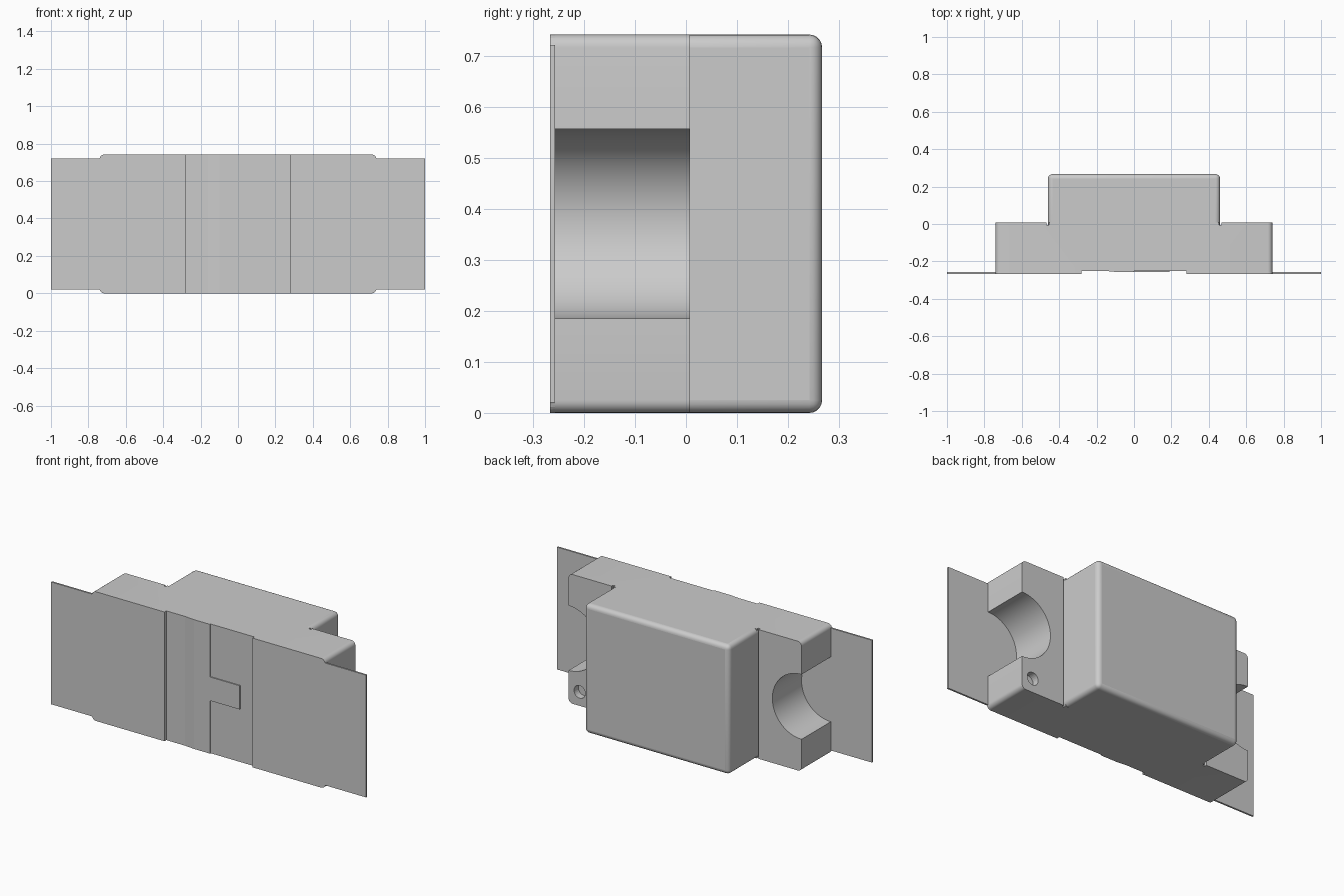
import bpy, bmesh, math
from mathutils import Vector

if "Cube" in bpy.data.objects:
    bpy.data.objects.remove(bpy.data.objects["Cube"])

H = 0.742          # overall height
FRONT = -0.267
SHELF = 0.008      # rear face of the lower body

grey = bpy.data.materials.new("light grey plastic")
grey.diffuse_color = (0.6, 0.6, 0.6, 1)
grey.use_nodes = True
grey.node_tree.nodes["Principled BSDF"].inputs["Base Color"].default_value = grey.diffuse_color


def prism(name, pts, lo, hi, axis="y"):
    """Extrude a closed outline along y (points are x, z) or along z (points are x, y)."""
    bm = bmesh.new()

    def co(p, t):
        return (p[0], t, p[1]) if axis == "y" else (p[0], p[1], t)

    face = bm.faces.new([bm.verts.new(co(p, lo)) for p in pts])
    new = bmesh.ops.extrude_face_region(bm, geom=[face])["geom"]
    shift = Vector((0, hi - lo, 0)) if axis == "y" else Vector((0, 0, hi - lo))
    bmesh.ops.translate(bm, vec=shift, verts=[v for v in new if isinstance(v, bmesh.types.BMVert)])
    bmesh.ops.recalc_face_normals(bm, faces=bm.faces)
    mesh = bpy.data.meshes.new(name)
    bm.to_mesh(mesh)
    bm.free()
    mesh.materials.append(grey)
    ob = bpy.data.objects.new(name, mesh)
    bpy.context.collection.objects.link(ob)
    return ob


def rect(x0, x1, z0, z1):
    return [(x0, z0), (x1, z0), (x1, z1), (x0, z1)]


def arc(cx, cz, r, a0, a1, n):
    return [(cx + r * math.cos(math.radians(a0 + (a1 - a0) * i / n)),
             cz + r * math.sin(math.radians(a0 + (a1 - a0) * i / n))) for i in range(n + 1)]


def cut(ob, cutter):
    cutter.hide_render = True
    cutter.hide_set(True)
    m = ob.modifiers.new("cut", "BOOLEAN")
    m.operation = "DIFFERENCE"
    m.solver = "EXACT"
    m.object = cutter


def smooth(ob):
    bpy.ops.object.select_all(action="DESELECT")
    ob.select_set(True)
    bpy.context.view_layer.objects.active = ob
    bpy.ops.object.shade_smooth_by_angle(angle=math.radians(30))


# Lower body: rounded corners and a half-round cable notch at each end
W, R = 0.74, 0.025
right = (arc(W - R, R, R, -90, 0, 6)
         + arc(W, H / 2, 0.186, 270, 90, 32)
         + arc(W - R, H - R, R, 0, 90, 6))
left = [(-x, z) for x, z in reversed(right)]
body = prism("lower_body", right + left, -0.262, SHELF)
smooth(body)

# Shallow front recess, screw hole, and grooves beside the rear housing
cut(body, prism("recess_cutter", rect(-0.28, 0.28, -0.1, H + 0.1), -0.3, -0.25))
cut(body, prism("screw_hole_cutter", arc(0.67, 0.08, 0.036, 0, 345, 23), SHELF - 0.04, 0.1))
for s, side in ((1, "right"), (-1, "left")):
    x0, x1 = sorted((s * 0.455, s * 0.467))
    cut(body, prism(side + "_groove_cutter", rect(x0, x1, -0.1, H + 0.1), -0.005, 0.1))

# Rear housing with softened edges
housing = prism("rear_housing", rect(-0.46, 0.46, 0, H), -0.1, 0.267)
bev = housing.modifiers.new("soft edges", "BEVEL")
bev.width = 0.025
bev.segments = 5
smooth(housing)

# Front cover sheets with thin end tabs
for s, side in ((1, "right"), (-1, "left")):
    pts = [(0.28, 0), (W - R, 0)] + arc(W - R, R, R, -80, -15, 4)
    pts = [p for p in pts if p[1] < 0.02] + [(W - 0.0, 0.02), (1, 0.02)]
    pts += [(x, H - z) for x, z in reversed(pts)]
    prism(side + "_cover_sheet", [(s * x, z) for x, z in pts], FRONT, -0.257)

# Overlapping closure flap and its latch tongue
prism("closure_flap", [(-0.16, -0.248), (-0.16, -0.2502), (-0.1, -0.256),
                       (0, -0.256), (0, -0.248)], 0, H, axis="z")
prism("latch_tongue", rect(-0.01, 0.19, 0.304, 0.44), -0.256, -0.248)
